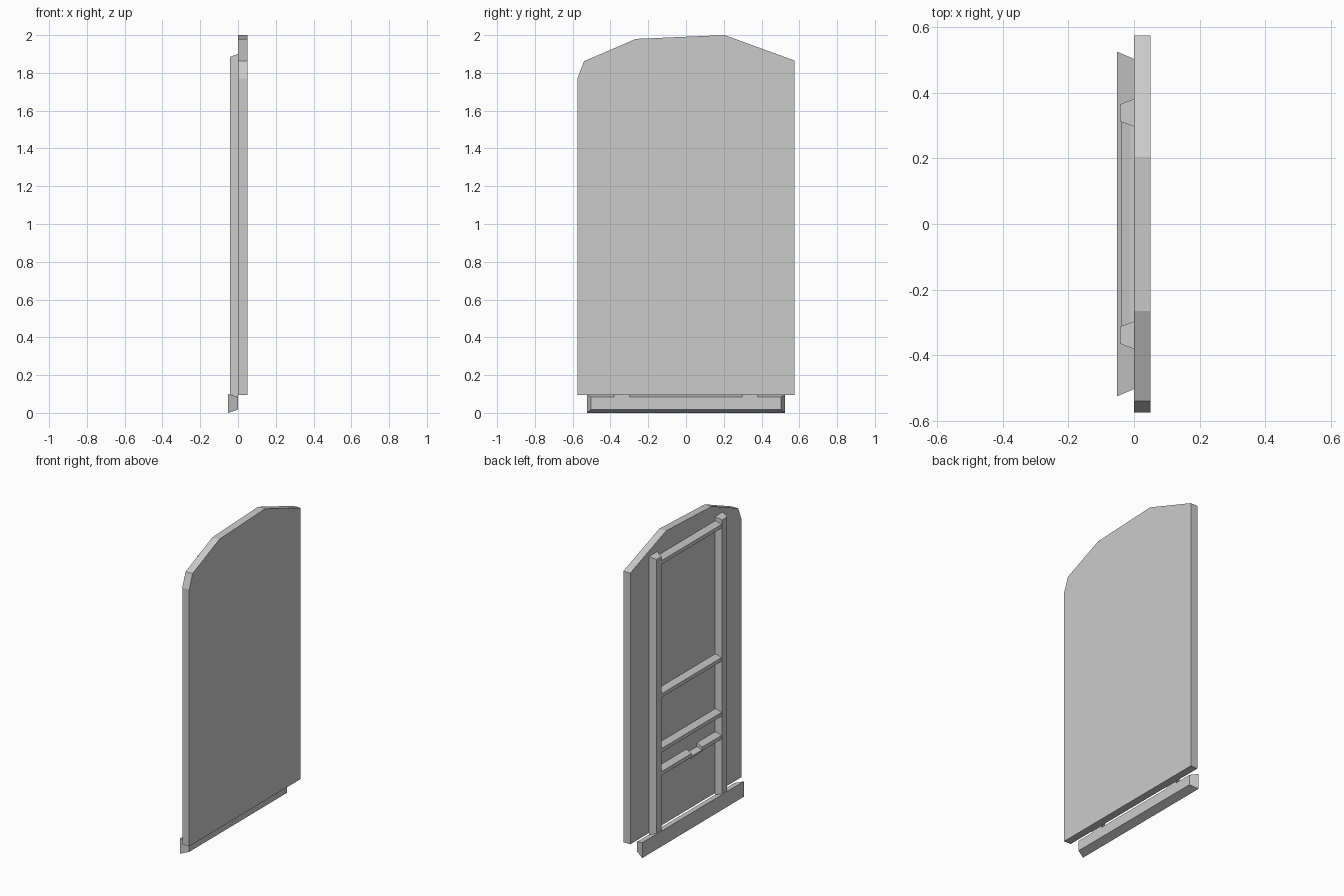
import bpy
import bmesh

cube = bpy.data.objects.get("Cube")
if cube:
    bpy.data.objects.remove(cube, do_unlink=True)

# Single flat grey
grey = bpy.data.materials.new("plain_grey")
grey.use_nodes = True
color = (0.6, 0.6, 0.6, 1)
grey.diffuse_color = color
grey.node_tree.nodes["Principled BSDF"].inputs["Base Color"].default_value = color


def loft(name, sections):
    """Solid skinned through matching (x, outline in y-z) sections."""
    bm = bmesh.new()
    rings = [[bm.verts.new((x, y, z)) for y, z in outline] for x, outline in sections]
    for a, b in zip(rings, rings[1:]):
        for i in range(len(a)):
            j = (i + 1) % len(a)
            bm.faces.new((a[i], a[j], b[j], b[i]))
    bm.faces.new(rings[0])
    bm.faces.new(rings[-1])
    bmesh.ops.recalc_face_normals(bm, faces=bm.faces)
    mesh = bpy.data.meshes.new(name)
    bm.to_mesh(mesh)
    bm.free()
    mesh.materials.append(grey)
    obj = bpy.data.objects.new(name, mesh)
    bpy.context.collection.objects.link(obj)
    return obj


def rect(y0, y1, z0, z1):
    return [(y0, z0), (y1, z0), (y1, z1), (y0, z1)]


# Main slab with an uneven arched top
outline = [(-0.575, 0.095), (0.575, 0.095), (0.575, 1.865), (0.205, 2.0),
           (-0.265, 1.98), (-0.54, 1.862), (-0.575, 1.77)]
loft("door_panel", [(0, outline), (0.05, outline)])

# Uprights, tapering away from the slab
for side, name in ((1, "left_upright"), (-1, "right_upright")):
    loft(name, [(0, rect(side * 0.297, side * 0.381, 0.083, 1.9)),
                (-0.042, rect(side * 0.312, side * 0.365, 0.098, 1.885))])


# Chamfered cross rails
def rail(name, z, y0=-0.312, y1=0.312, front=0.012, back=0.03):
    loft(name, [(0, rect(y0, y1, z - back, z + back)),
                (-0.012, rect(y0, y1, z - back, z + back)),
                (-0.038, rect(y0, y1, z - front, z + front))])


for name, z in (("top_rail", 1.842), ("middle_rail", 0.973), ("lower_rail", 0.615)):
    rail(name, z)

# Bottom rail with a worn notch near the middle
rail("bottom_rail_left", 0.465, y0=0.0)
rail("bottom_rail_right", 0.465, y1=-0.11)
rail("bottom_rail_notch", 0.453, -0.11, 0.0, front=0.006, back=0.018)

# Sill, tapering towards the slab
loft("sill", [(-0.052, rect(-0.525, 0.525, 0, 0.1)),
              (0, rect(-0.503, 0.503, 0.018, 0.084))])
